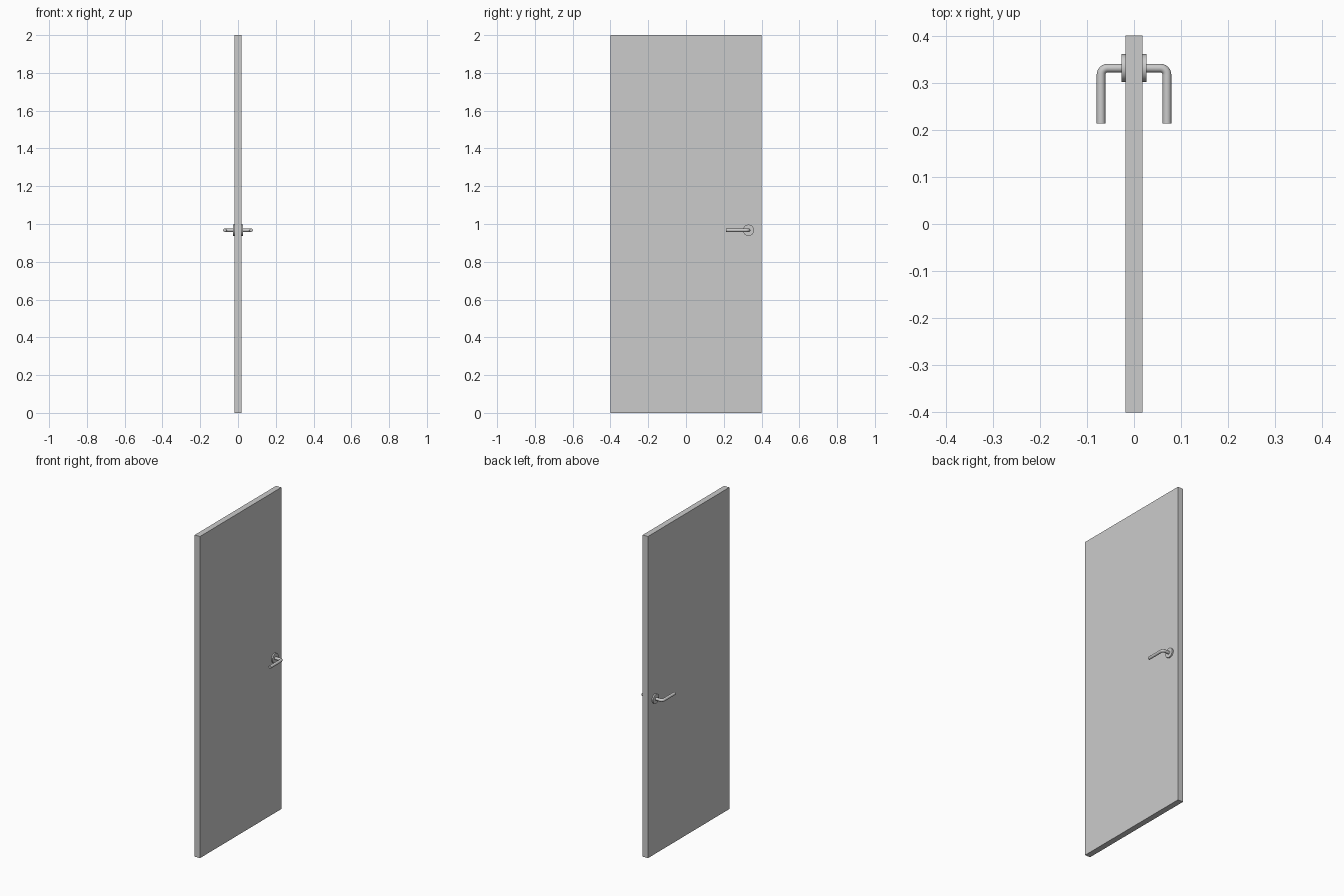
import bpy
import math
from mathutils import Vector

cube = bpy.data.objects.get("Cube")
if cube:
    bpy.data.objects.remove(cube, do_unlink=True)

HANDLE_Y, HANDLE_Z = 0.331, 0.967

grey = bpy.data.materials.new("light_grey")
grey.use_nodes = True
colour = (0.6, 0.6, 0.6, 1)
grey.diffuse_color = colour
grey.node_tree.nodes["Principled BSDF"].inputs["Base Color"].default_value = colour


def finish(obj, name, smooth=True):
    obj.name = name
    obj.data.materials.append(grey)
    if smooth:
        bpy.ops.object.select_all(action="DESELECT")
        obj.select_set(True)
        bpy.context.view_layer.objects.active = obj
        bpy.ops.object.shade_smooth_by_angle(angle=math.radians(35))


def lever_path(side):
    # Straight out of the door, a rounded elbow, then along the door
    reach, bend = 0.07, 0.014
    points = [Vector((0.015, HANDLE_Y, HANDLE_Z))]
    for i in range(7):
        a = math.pi / 2 * (1 - i / 6)
        points.append(Vector((reach - bend + bend * math.cos(a),
                              HANDLE_Y - bend + bend * math.sin(a), HANDLE_Z)))
    points.append(Vector((reach, 0.213, HANDLE_Z)))
    return [Vector((p.x * side, p.y, p.z)) for p in points]


# Door leaf
bpy.ops.mesh.primitive_cube_add(size=1, location=(0, 0, 1))
leaf = bpy.context.object
leaf.scale = (0.036, 0.8, 2)
bpy.ops.object.transform_apply(location=False, rotation=False, scale=True)
finish(leaf, "door_leaf", smooth=False)

for side, label in ((1, "left"), (-1, "right")):
    # Round plate behind the handle
    bpy.ops.mesh.primitive_cylinder_add(
        vertices=32, radius=0.0295, depth=0.0116,
        location=(side * 0.0208, HANDLE_Y, HANDLE_Z),
        rotation=(0, math.pi / 2, 0))
    finish(bpy.context.object, label + "_handle_plate")

    # Bent round lever
    curve = bpy.data.curves.new(label + "_lever", "CURVE")
    curve.dimensions = "3D"
    curve.bevel_depth = 0.0092
    curve.bevel_resolution = 4
    curve.use_fill_caps = True
    path = lever_path(side)
    spline = curve.splines.new("POLY")
    spline.points.add(len(path) - 1)
    for point, co in zip(spline.points, path):
        point.co = (*co, 1)
    lever = bpy.data.objects.new(label + "_lever", curve)
    bpy.context.collection.objects.link(lever)
    bpy.ops.object.select_all(action="DESELECT")
    lever.select_set(True)
    bpy.context.view_layer.objects.active = lever
    bpy.ops.object.convert(target="MESH")
    finish(bpy.context.object, label + "_lever")
